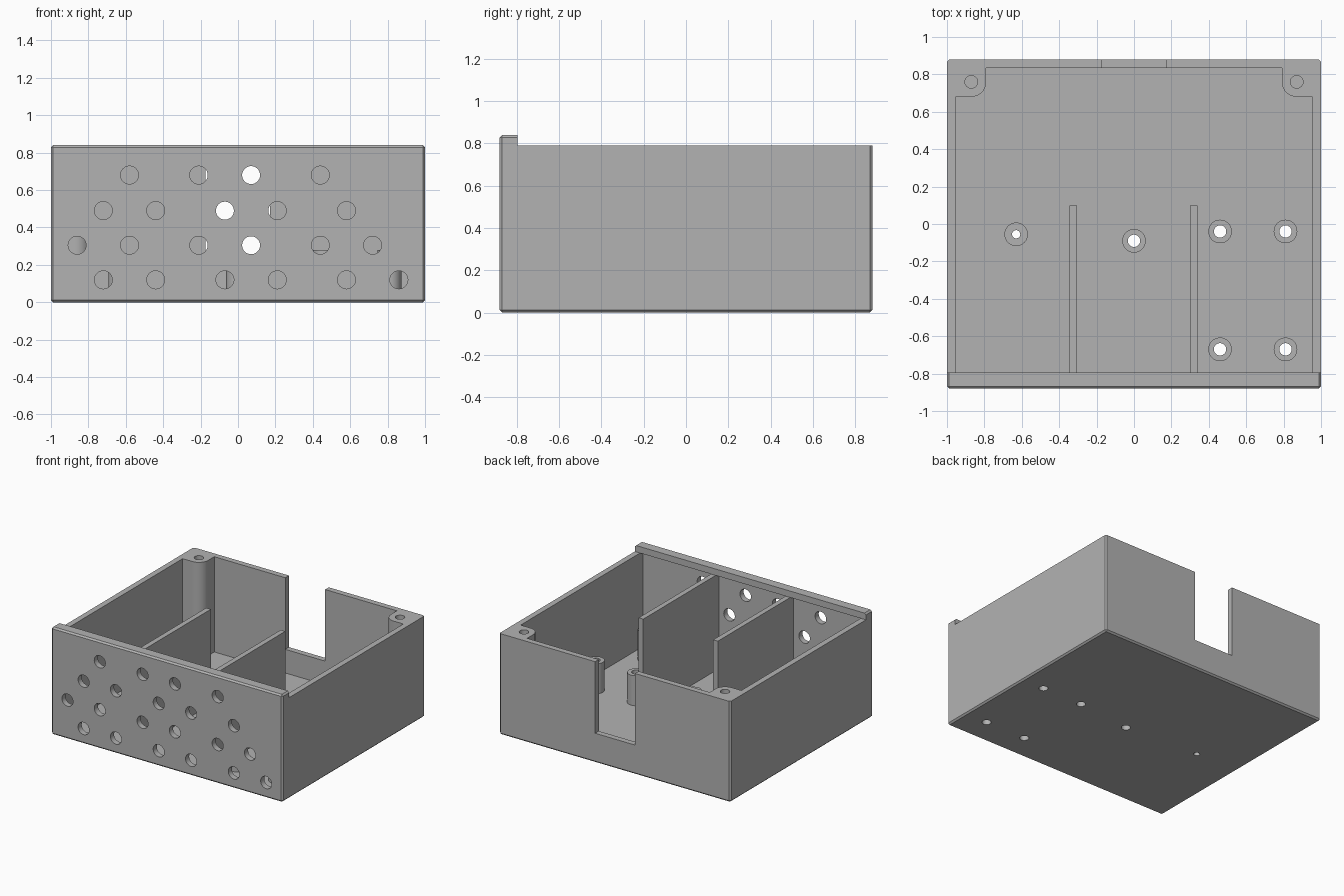
import bpy, bmesh, math

default = bpy.data.objects.get("Cube")
if default:
    bpy.data.objects.remove(default, do_unlink=True)

W, D, H, TOP = 1.0, 0.88, 0.79, 0.84     # half width, half depth, wall top, lip top
WALL, CHAMFER, LIP_BACK = 0.045, 0.012, -0.795

grey = bpy.data.materials.new("plain grey")
grey.use_nodes = True
colour = (0.45, 0.45, 0.45, 1)
grey.diffuse_color = colour
grey.node_tree.nodes["Principled BSDF"].inputs["Base Color"].default_value = colour


def finish(name, bm):
    bmesh.ops.recalc_face_normals(bm, faces=bm.faces[:])
    mesh = bpy.data.meshes.new(name)
    bm.to_mesh(mesh)
    bm.free()
    mesh.materials.append(grey)
    obj = bpy.data.objects.new(name, mesh)
    bpy.context.collection.objects.link(obj)
    return obj


def prism(bm, outline, z0, z1):
    """Extrude a flat outline from z0 to z1."""
    face = bm.faces.new([bm.verts.new((x, y, z0)) for x, y in outline])
    new = bmesh.ops.extrude_face_region(bm, geom=[face])["geom"]
    verts = [v for v in new if isinstance(v, bmesh.types.BMVert)]
    bmesh.ops.translate(bm, verts=verts, vec=(0, 0, z1 - z0))


def rect(x0, x1, y0, y1):
    return [(x0, y0), (x1, y0), (x1, y1), (x0, y1)]


def circle(cx, cy, r, n=32):
    return [(cx + r * math.cos(math.tau * i / n), cy + r * math.sin(math.tau * i / n))
            for i in range(n)]


def solid(name, outline, z0, z1):
    bm = bmesh.new()
    prism(bm, outline, z0, z1)
    return finish(name, bm)


def chamfer(obj, rule):
    """Chamfer the edges whose midpoint passes the rule."""
    bm = bmesh.new()
    bm.from_mesh(obj.data)
    edges = [e for e in bm.edges if rule((e.verts[0].co + e.verts[1].co) / 2)]
    bmesh.ops.bevel(bm, geom=edges, offset=CHAMFER, segments=1, affect='EDGES')
    bm.to_mesh(obj.data)
    bm.free()


def activate(obj):
    bpy.ops.object.select_all(action='DESELECT')
    obj.select_set(True)
    bpy.context.view_layer.objects.active = obj


def cut(obj, cutter):
    mod = obj.modifiers.new("cut", 'BOOLEAN')
    mod.operation, mod.solver, mod.object = 'DIFFERENCE', 'EXACT', cutter
    activate(obj)
    bpy.ops.object.modifier_apply(modifier=mod.name)


def smooth(obj):
    activate(obj)
    bpy.ops.object.shade_smooth_by_angle(angle=math.radians(30))


# Standoffs: x, y, bore radius, top height
STANDOFFS = [(x, y, 0.033, 0.28) for x in (0.46, 0.81) for y in (-0.04, -0.67)]
STANDOFFS += [(0, -0.09, 0.033, 0.24), (-0.63, -0.055, 0.022, 0.24)]

# Cutters: cavity, cable notch, screw bores, vent holes
cavity = solid("cavity_cutter", rect(-W + WALL, W - WALL, -D + WALL, D - WALL), WALL, 1)
notch = solid("notch_cutter", rect(-0.175, 0.17, 0.7, 1), 0.23, 1)
bm = bmesh.new()
for x, y, r, top in STANDOFFS:
    prism(bm, circle(x, y, r), -0.1, 0.5)
bores = finish("bore_cutter", bm)

bm = bmesh.new()
for row, z in enumerate((0.68, 0.49, 0.305, 0.12)):
    for group in (-0.72, -0.07, 0.58):
        shifts = (0, 0.28) if row % 2 else (-0.14, 0.14)
        for shift in shifts:
            prism(bm, circle(group + shift, -z, 0.048), 0.7, 1)
for v in bm.verts:                       # lay the pegs along the depth
    v.co = (v.co.x, -v.co.z, -v.co.y)
vents = finish("vent_cutter", bm)

# Open box with chamfered corners and base
box = solid("box_shell", rect(-W, W, -D, D), 0, H)
chamfer(box, lambda m: m.z < H - 0.01)
for cutter in (cavity, notch, bores, vents):
    cut(box, cutter)
smooth(box)

# Lip along the top of the front wall, overhanging inwards
lip = solid("front_lip", rect(-W, W, -D, LIP_BACK), H, TOP)
chamfer(lip, lambda m: m.z > H + 0.01 and m.y < LIP_BACK - 0.01)

# Two partitions
for side, x in (("right", -0.325), ("left", 0.32)):
    solid(side + "_partition", rect(x - 0.02, x + 0.02, -D + WALL, 0.10), WALL, H)

# Standoff tubes
for i, (x, y, r, top) in enumerate(STANDOFFS):
    tube = solid("standoff_%d" % (i + 1), circle(x, y, 0.063), WALL, top)
    cut(tube, bores)
    smooth(tube)

# Rounded screw posts in the back corners
PX, PY, PR = 0.87, 0.76, 0.08
for side, s in (("right", -1), ("left", 1)):
    arc = [(PX - PR * math.sin(a), PY - PR * math.cos(a))
           for a in (math.pi / 2 * i / 10 for i in range(11))]
    inner = [(W - WALL, D - WALL), (W - WALL, PY - PR)] + arc + [(PX - PR, D - WALL)]
    post = solid(side + "_screw_post", [(s * x, y) for x, y in inner], WALL, H)
    drill = solid("drill_cutter", circle(s * PX, PY, 0.034), 0.4, 1)
    cut(post, drill)
    smooth(post)
    bpy.data.objects.remove(drill, do_unlink=True)

for cutter in (cavity, notch, bores, vents):
    bpy.data.objects.remove(cutter, do_unlink=True)
